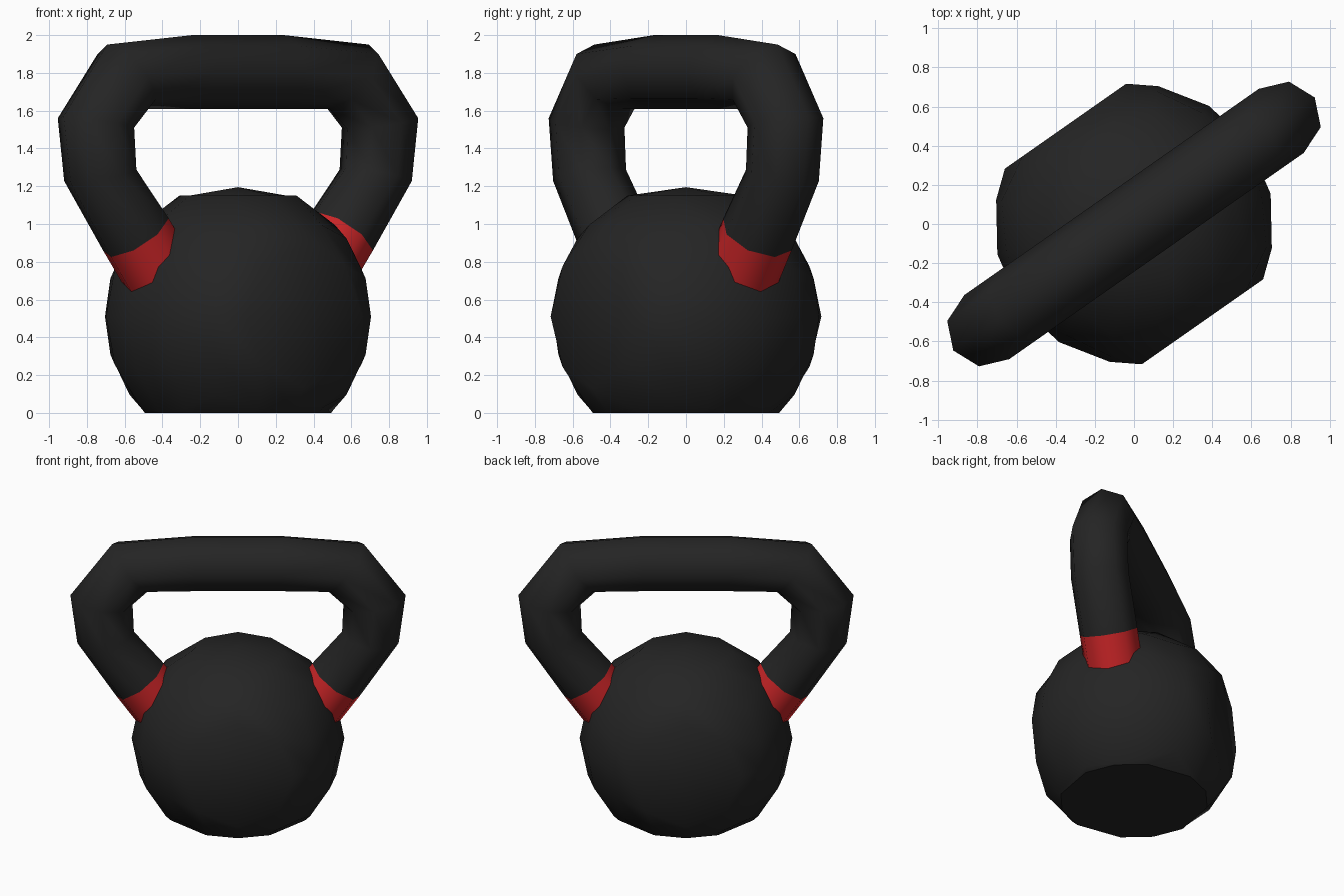
import bpy, bmesh, math
from mathutils import Matrix, Vector

if "Cube" in bpy.data.objects:
    bpy.data.objects.remove(bpy.data.objects["Cube"])

TURN = Matrix.Rotation(math.radians(35), 4, 'Z')   # whole model is turned


def material(name, rgb):
    m = bpy.data.materials.new(name)
    m.diffuse_color = (*rgb, 1)
    m.use_nodes = True
    m.node_tree.nodes["Principled BSDF"].inputs["Base Color"].default_value = m.diffuse_color
    return m


BLACK = material("black_iron", (0.018, 0.018, 0.018))
RED = material("red_paint", (0.58, 0.018, 0.02))


def finish(name, bm, mat, angle):
    bmesh.ops.recalc_face_normals(bm, faces=bm.faces)
    bm.transform(TURN)
    me = bpy.data.meshes.new(name)
    bm.to_mesh(me)
    bm.free()
    ob = bpy.data.objects.new(name, me)
    bpy.context.collection.objects.link(ob)
    me.materials.append(mat)
    bpy.ops.object.select_all(action='DESELECT')
    ob.select_set(True)
    bpy.context.view_layer.objects.active = ob
    bpy.ops.object.shade_smooth_by_angle(angle=math.radians(angle))


# Ball: cube sphere with flattened front, back, top and base
R, CZ = 0.715, 0.51
bm = bmesh.new()
bmesh.ops.create_cube(bm, size=2)
bmesh.ops.subdivide_edges(bm, edges=bm.edges[:], cuts=3, use_grid_fill=True)
for v in bm.verts:
    v.co = Vector([math.tan(c * math.pi / 4) for c in v.co]).normalized() * R


def flatten(axis, sign, height, radius, centre):
    """Snap the middle patch of one cube side to a flat octagon."""
    a, b = [i for i in range(3) if i != axis]
    for v in bm.verts:
        if v.co[axis] * sign > 0.58:
            d = math.hypot(v.co[a], v.co[b])
            v.co[axis] = sign * (height if d > 0.01 else centre)
            if d > 0.01:
                v.co[a] *= radius / d
                v.co[b] *= radius / d


flatten(1, 1, 0.61, 0.378, 0.61)
flatten(1, -1, 0.61, 0.378, 0.61)
flatten(2, 1, 0.64, 0.315, 0.685)
bmesh.ops.translate(bm, verts=bm.verts, vec=(0, 0, CZ))
bmesh.ops.bisect_plane(bm, geom=bm.verts[:] + bm.edges[:] + bm.faces[:], dist=1e-5,
                       plane_co=(0, 0, 0), plane_no=(0, 0, 1), clear_inner=True)
rim = [e for e in bm.edges if e.is_boundary]
for v in {v for e in rim for v in e.verts}:
    d = math.hypot(v.co.x, v.co.y)
    v.co = (v.co.x * 0.5 / d, v.co.y * 0.5 / d, 0)
bmesh.ops.holes_fill(bm, edges=rim, sides=0)
finish("ball", bm, BLACK, 38)


def tube(name, sections, mat):
    """Eight-sided tube through (outer, inner) pairs in the handle plane."""
    bm = bmesh.new()
    rings = []
    for (ox, oz), (ix, iz) in sections:
        cx, cz, hx, hz = (ox + ix) / 2, (oz + iz) / 2, (ox - ix) / 2, (oz - iz) / 2
        ring = []
        for k in range(8):
            c, s = math.cos(k * math.pi / 4), math.sin(k * math.pi / 4)
            ring.append(bm.verts.new((cx + hx * c, 0.2 * s, cz + hz * c)))
        rings.append(ring)
    for r, q in zip(rings, rings[1:]):
        for k in range(8):
            n = (k + 1) % 8
            bm.faces.new((r[k], r[n], q[n], q[k]))
    for ring in (rings[0], rings[-1]):
        bm.faces.new(ring)
    finish(name, bm, mat, 70)


def mirrored(sections):
    return [tuple((-x, z) for x, z in s) for s in sections]


# Handle
joint = ((0.82, 0.825), (0.50, 1.065))
half = [((0.295, 2.0), (0.295, 1.608)),
        ((0.845, 1.95), (0.594, 1.61)),
        ((1.127, 1.57), (0.709, 1.50)),
        ((1.08, 1.215), (0.70, 1.30)),
        joint]
tube("handle", mirrored(half)[::-1] + half, BLACK)

# Red collars running into the ball
collar = [joint, ((0.63, 0.56), (0.31, 0.80))]
tube("collar_right", collar, RED)
tube("collar_left", mirrored(collar), RED)
